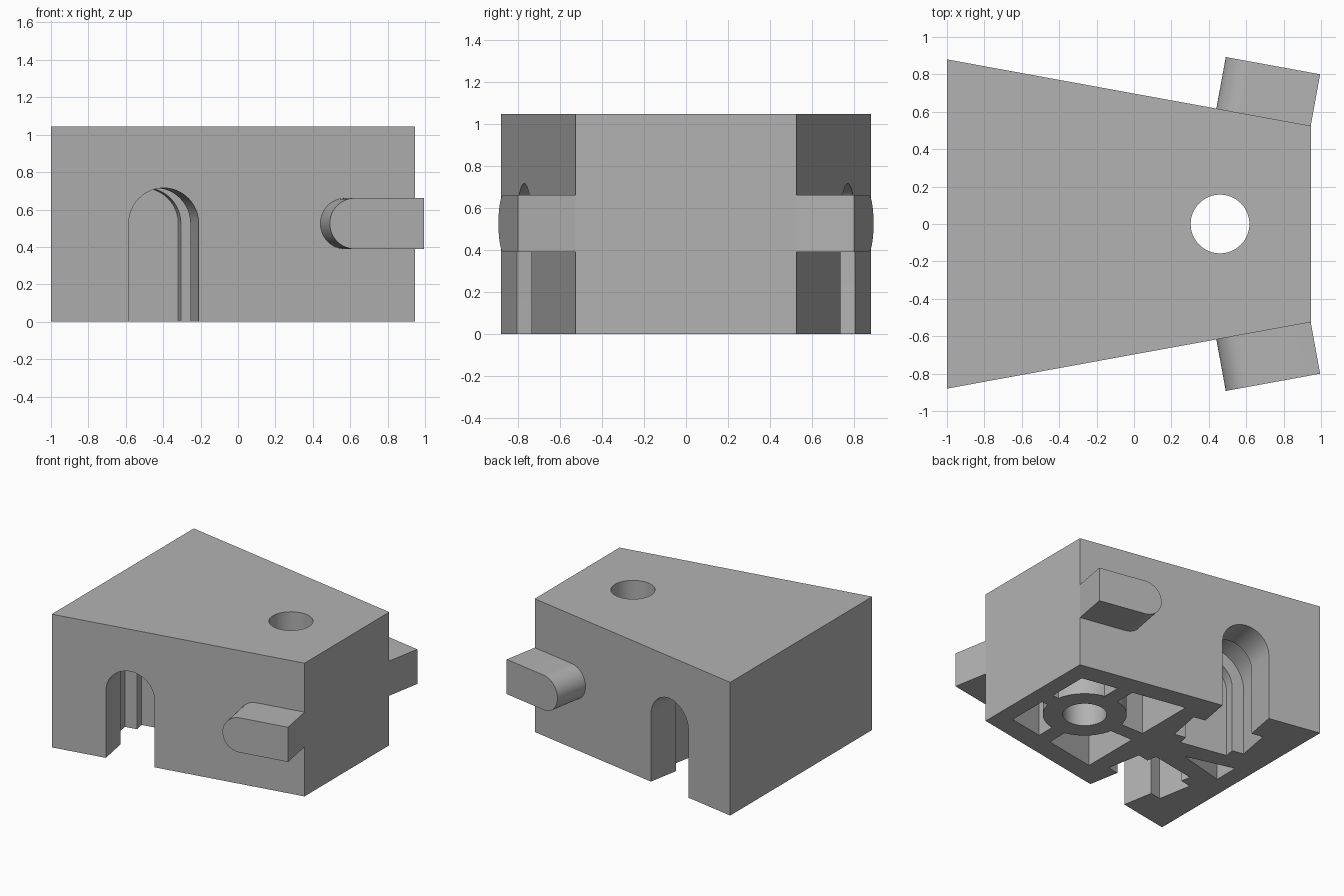
import bpy, bmesh
from math import sin, cos, pi, atan2, asin
from mathutils import Vector

cube = bpy.data.objects.get("Cube")
if cube:
    bpy.data.objects.remove(cube, do_unlink=True)

grey = bpy.data.materials.new("light grey")
grey.use_nodes = True
grey.diffuse_color = (0.45, 0.45, 0.45, 1)
grey.node_tree.nodes["Principled BSDF"].inputs["Base Color"].default_value = grey.diffuse_color

# Main dimensions
X_WIDE, X_NARROW = -1.0, 0.945
Y_WIDE, Y_NARROW = 0.88, 0.525
HEIGHT = 1.045
HOLE_X, HOLE_R, BOSS_R = 0.46, 0.157, 0.3
RIB = 0.06            # half thickness of the ribs
POCKET_TOP = 0.92
SLOPE = (Y_WIDE - Y_NARROW) / (X_NARROW - X_WIDE)
TILT = atan2(Y_WIDE - Y_NARROW, X_NARROW - X_WIDE)


def wall_y(x):
    return Y_WIDE - SLOPE * (x - X_WIDE)


def arc(cx, cy, r, start, end, steps=24):
    return [(cx + r * cos(start + (end - start) * i / steps),
             cy + r * sin(start + (end - start) * i / steps)) for i in range(steps + 1)]


def prism(name, outline, lo, hi, place):
    """Extrude a 2D outline from lo to hi; place maps (u, v, w) to a point."""
    bm = bmesh.new()
    ends = [[bm.verts.new(place(u, v, w)) for u, v in outline] for w in (lo, hi)]
    for ring in ends:
        bm.faces.new(ring)
    n = len(outline)
    for i in range(n):
        j = (i + 1) % n
        bm.faces.new((ends[0][i], ends[0][j], ends[1][j], ends[1][i]))
    bmesh.ops.recalc_face_normals(bm, faces=bm.faces[:])
    mesh = bpy.data.meshes.new(name)
    bm.to_mesh(mesh)
    bm.free()
    mesh.materials.append(grey)
    obj = bpy.data.objects.new(name, mesh)
    bpy.context.collection.objects.link(obj)
    return obj


def upright(side=1):
    return lambda u, v, w: Vector((u, side * v, w))


def on_wall(x, side):
    """Frame on a slanted wall: u along it, v up, w outward."""
    def place(u, v, w):
        return Vector((x + u * cos(TILT) + w * sin(TILT),
                       side * (wall_y(x) - u * sin(TILT) + w * cos(TILT)), v))
    return place


def activate(obj):
    bpy.ops.object.select_all(action='DESELECT')
    obj.select_set(True)
    bpy.context.view_layer.objects.active = obj


def cut(target, cutter):
    cutter.hide_render = True
    mod = target.modifiers.new("cut", 'BOOLEAN')
    mod.operation = 'DIFFERENCE'
    mod.solver = 'EXACT'
    mod.object = cutter
    activate(target)
    bpy.ops.object.modifier_apply(modifier=mod.name)
    bpy.data.objects.remove(cutter, do_unlink=True)


def smooth(obj):
    activate(obj)
    bpy.ops.object.shade_smooth_by_angle(angle=pi / 6)


def arch(r, z):
    return [(r, -0.05)] + arc(0, z, r, 0, pi) + [(-r, -0.05)]


# Tapered block
block = prism("tapered_block",
              [(X_WIDE, -Y_WIDE), (X_NARROW, -Y_NARROW), (X_NARROW, Y_NARROW), (X_WIDE, Y_WIDE)],
              0, HEIGHT, upright())

# Through hole
cut(block, prism("hole_cutter", arc(HOLE_X, 0, HOLE_R, 0, 2 * pi, 64)[:-1], -0.1, HEIGHT + 0.1, upright()))

# Pockets around the boss on the underside
a = asin(RIB / BOSS_R)
corner_arcs = [(0.81, 1, a, pi / 2 - a), (-0.03, -1, pi - a, pi / 2 + a)]
for side in (1, -1):
    for x_end, way, start, end in corner_arcs:
        x_rib = HOLE_X + way * RIB
        outline = arc(HOLE_X, 0, BOSS_R, start, end, 16)
        outline += [(x_rib, wall_y(x_rib) - 0.165), (x_end, wall_y(x_end) - 0.165), (x_end, RIB)]
        cut(block, prism("pocket_cutter", outline, -0.1, POCKET_TOP, upright(side)))

# Wedge pocket between the two sockets
cut(block, prism("wedge_cutter", [(-0.47, 0), (-0.86, 0.1), (-0.86, -0.1)], -0.1, POCKET_TOP, upright()))

# Arched sockets with a wider inner groove
for side in (1, -1):
    frame = on_wall(-0.397, side)
    cut(block, prism("socket_cutter", arch(0.19, 0.525), -0.61, 0.1, frame))
    cut(block, prism("groove_cutter", arch(0.285, 0.525), -0.53, -0.25, frame))
smooth(block)

# Side lugs with one rounded end
LUG_R, LUG_LEN = 0.136, 0.513
lug_outline = [(0, 0.525 - LUG_R), (0, 0.525 + LUG_R)]
lug_outline += arc(LUG_R - LUG_LEN, 0.525, LUG_R, pi / 2, 3 * pi / 2)
for name, side in (("back_lug", 1), ("front_lug", -1)):
    smooth(prism(name, lug_outline, -0.05, 0.28, on_wall(X_NARROW, side)))
